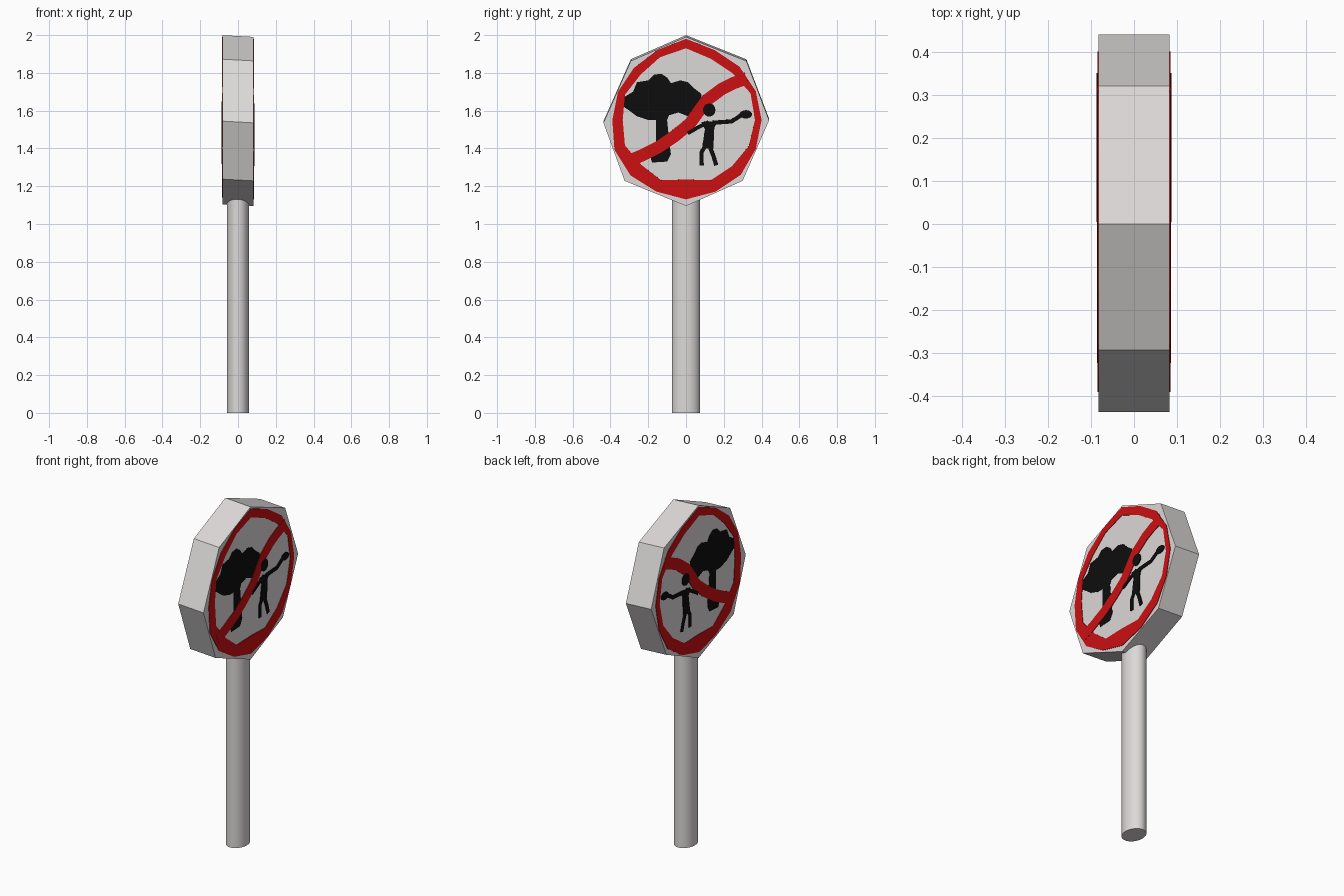
import bpy, bmesh, math
from mathutils import Vector

if "Cube" in bpy.data.objects:
    bpy.data.objects.remove(bpy.data.objects["Cube"])

CENTRE_Z = 1.555
FACE_X = 0.082          # half thickness of the sign panel
LEAN = 0.055            # slight drop of the panel towards +x


def material(name, rgb):
    m = bpy.data.materials.new(name)
    m.diffuse_color = (*rgb, 1)
    m.use_nodes = True
    m.node_tree.nodes["Principled BSDF"].inputs["Base Color"].default_value = m.diffuse_color
    return m


white = material("pale grey paint", (0.72, 0.69, 0.69))
red = material("red paint", (0.6, 0.005, 0.006))
black = material("black paint", (0.004, 0.004, 0.004))


def prism(bm, outline, x0, x1):
    """Closed prism along x from a (y, z) outline."""
    rings = [[bm.verts.new((x, y, z - LEAN * x)) for y, z in outline] for x in (x0, x1)]
    n = len(outline)
    bm.faces.new(rings[0])
    bm.faces.new(rings[1])
    for i in range(n):
        j = (i + 1) % n
        bm.faces.new((rings[0][i], rings[0][j], rings[1][j], rings[1][i]))


def finish(bm, name, mat):
    bmesh.ops.recalc_face_normals(bm, faces=bm.faces)
    caps = [f for f in bm.faces if len(f.verts) > 4]
    bmesh.ops.triangulate(bm, faces=caps)
    me = bpy.data.meshes.new(name)
    bm.to_mesh(me)
    bm.free()
    me.materials.append(mat)
    ob = bpy.data.objects.new(name, me)
    bpy.context.collection.objects.link(ob)
    return ob


def plates(name, outlines, mat, lift):
    """Thin painted plates on both faces; outlines in hundredths around the panel centre."""
    bm = bmesh.new()
    for side in (-1, 1):
        for o in outlines:
            pts = [(y / 100, CENTRE_Z + z / 100) for y, z in o]
            prism(bm, pts, side * (FACE_X - 0.002), side * (FACE_X + lift))
    return finish(bm, name, mat)


def stroke(points, width):
    """Ribbon outline of constant width along a path."""
    p = [Vector(q) for q in points]
    left, right = [], []
    for i, q in enumerate(p):
        d = (p[min(i + 1, len(p) - 1)] - p[max(i - 1, 0)]).normalized()
        nrm = Vector((-d.y, d.x)) * width / 2
        left.append(tuple(q + nrm))
        right.append(tuple(q - nrm))
    return left + right[::-1]


def blob(y, z, ry, rz, n=16):
    return [(y + ry * math.cos(i * math.tau / n), z + rz * math.sin(i * math.tau / n))
            for i in range(n)]


# Octagonal panel
octagon = [(0, 1.995), (.32, 1.867), (.44, 1.553), (.30, 1.233),
           (0, 1.10), (-.325, 1.233), (-.437, 1.54), (-.292, 1.868)]
bm = bmesh.new()
prism(bm, octagon, -FACE_X, FACE_X)
finish(bm, "sign_panel", white)

# Oval post
bpy.ops.mesh.primitive_cylinder_add(vertices=32, radius=1, depth=1.15, location=(0, 0, 0.575))
post = bpy.context.object
post.name = "post"
post.scale = (0.059, 0.075, 1)
bpy.ops.object.transform_apply(location=True, rotation=False, scale=True)
post.data.materials.append(white)
bpy.ops.object.shade_smooth_by_angle()

# Hand painted red border: uneven radii at 16 directions
outer = [40, 40, 40, 40, 43, 40, 39, 39, 39, 41, 41.5, 41, 42, 41, 41, 40]
inner = [36.5, 37, 35, 35, 38, 36, 34, 35, 33.5, 35, 33.5, 34.5, 31.5, 34.5, 34.5, 36]


def polar(r, i):
    a = i * math.tau / 16
    return (r * math.cos(a), r * math.sin(a))


border = []
for i in range(16):
    j = (i + 1) % 16
    border.append([polar(outer[i], i), polar(outer[j], j), polar(inner[j], j), polar(inner[i], i)])
plates("red_border", border, red, 0.003)

# Red diagonal bar
bar = stroke([(-31, -22), (-24, -19), (-14, -14), (-6, -8.5), (2, -2), (7, 5),
              (11, 10.5), (19, 16.5), (25, 19.5), (32, 22)], 6.5)
plates("diagonal_bar", [bar], red, 0.004)

# Tree silhouette
tree = [(-33, 7), (-33, 12), (-28, 15), (-26, 20), (-20, 21), (-17, 24), (-13, 24.5), (-10, 22.5),
        (-8, 19.5), (-3, 21), (1, 20), (4, 17), (8, 14), (9, 9), (6, 4), (1, 2), (-4, 4),
        (-9, 2.5), (-10, 0), (-9, -10), (-8, -18), (-10, -22), (-18, -22.5), (-19, -19),
        (-16, -13), (-16, 0), (-20, 0), (-26, 2), (-30, 5)]
plates("tree_picture", [tree], black, 0.002)

# Person with outstretched arm
person = [
    blob(12.3, 5.3, 3.3, 3.5),
    [(8, -1), (17, -.5), (15, -4), (14.5, -15), (8.5, -15), (10, -5)],
    stroke([(12, -1), (7, -3.5), (1, -7)], 2),
    stroke([(14, -1.5), (20, -1), (24, -.8), (30, 3)], 2.2),
    blob(31.7, 3, 3.3, 2.2),
    stroke([(10, -14), (8.3, -17), (8.3, -24)], 2.2),
    stroke([(12.5, -14), (14.5, -19), (16, -24)], 2.2),
]
plates("person_picture", person, black, 0.005)
